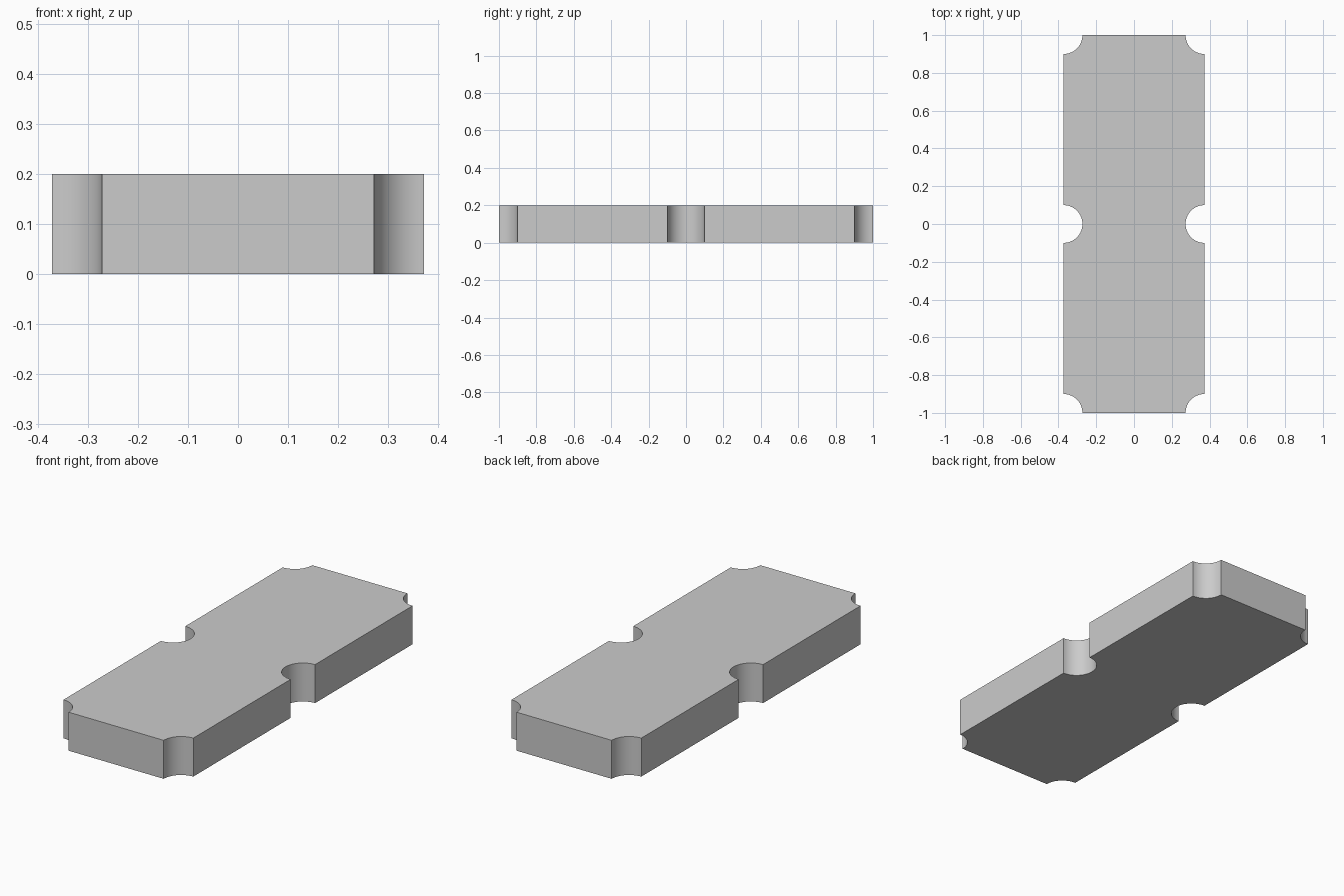
import bpy, bmesh
from math import cos, sin, radians

if "Cube" in bpy.data.objects:
    bpy.data.objects.remove(bpy.data.objects["Cube"])

HALF_W, HALF_L, HEIGHT, R = 0.373, 1.0, 0.2, 0.1
STEPS = 16  # segments per quarter circle


def scoop(cx, cy, start, sweep):
    """Points of a concave arc, walked clockwise around its centre."""
    n = STEPS * sweep // 90
    angles = [radians(start - sweep * i / n) for i in range(n + 1)]
    return [(cx + R * cos(a), cy + R * sin(a)) for a in angles]


# Plate outline, counter-clockwise: side notches and scooped corners
outline = (
    scoop(HALF_W, 0, 270, 180)
    + scoop(HALF_W, HALF_L, 270, 90)
    + scoop(-HALF_W, HALF_L, 360, 90)
    + scoop(-HALF_W, 0, 90, 180)
    + scoop(-HALF_W, -HALF_L, 90, 90)
    + scoop(HALF_W, -HALF_L, 180, 90)
)

# Extrude the outline into a solid plate
bm = bmesh.new()
base = bm.faces.new([bm.verts.new((x, y, 0)) for x, y in outline])
top = bmesh.ops.extrude_face_region(bm, geom=[base], use_keep_orig=True)
bmesh.ops.translate(bm, vec=(0, 0, HEIGHT),
                    verts=[v for v in top["geom"] if isinstance(v, bmesh.types.BMVert)])
bmesh.ops.recalc_face_normals(bm, faces=bm.faces)

mesh = bpy.data.meshes.new("notched_plate")
bm.to_mesh(mesh)
bm.free()
plate = bpy.data.objects.new("notched_plate", mesh)
bpy.context.collection.objects.link(plate)

# Smooth scoops, crisp edges
bpy.context.view_layer.objects.active = plate
plate.select_set(True)
bpy.ops.object.shade_smooth_by_angle(angle=radians(30))
